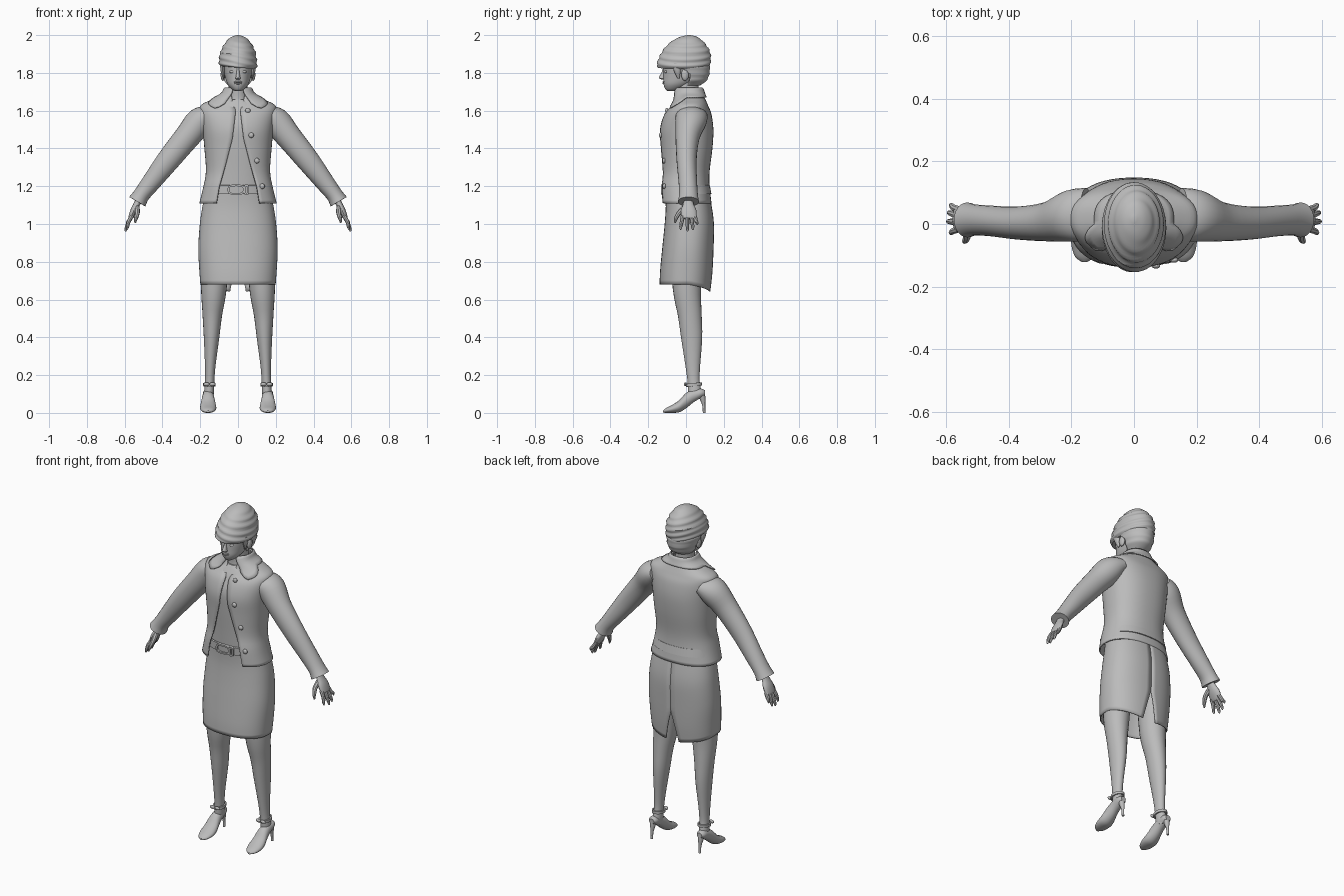
import bpy, bmesh, math
from mathutils import Vector

if "Cube" in bpy.data.objects:
    bpy.data.objects.remove(bpy.data.objects["Cube"])

mat = bpy.data.materials.new("light_grey")
mat.diffuse_color = (0.5, 0.5, 0.5, 1)
mat.use_nodes = True
mat.node_tree.nodes["Principled BSDF"].inputs["Base Color"].default_value = mat.diffuse_color


def smooth_path(keys, k=4):
    """Catmull-Rom interpolation through tuples of any length."""
    out = []
    for i in range(len(keys) - 1):
        p0, p1, p2, p3 = (keys[max(i - 1, 0)], keys[i], keys[i + 1], keys[min(i + 2, len(keys) - 1)])
        for s in range(k):
            t = s / k
            out.append(tuple(b + 0.5 * t * (c - a + t * (2 * a - 5 * b + 4 * c - d + t * (3 * (b - c) + d - a)))
                             for a, b, c, d in zip(p0, p1, p2, p3)))
    return out + [tuple(keys[-1])]


def at(table, z):
    """Linear lookup in a table sorted by its first value."""
    if z <= table[0][0]:
        return table[0][1:]
    for a, b in zip(table, table[1:]):
        if z <= b[0]:
            t = (z - a[0]) / (b[0] - a[0])
            return tuple(p + (q - p) * t for p, q in zip(a[1:], b[1:]))
    return table[-1][1:]


def grid(name, rows, closed=True, caps=True, mirror=False, thick=0):
    bm = bmesh.new()
    vs = [[bm.verts.new(p) for p in r] for r in rows]
    n = len(rows[0])
    for a, b in zip(vs, vs[1:]):
        for j in range(n if closed else n - 1):
            k = (j + 1) % n
            bm.faces.new((a[j], a[k], b[k], b[j]))
    if closed and caps:
        bm.faces.new(vs[0][::-1])
        bm.faces.new(vs[-1])
    bmesh.ops.recalc_face_normals(bm, faces=bm.faces)
    me = bpy.data.meshes.new(name)
    bm.to_mesh(me)
    bm.free()
    me.materials.append(mat)
    ob = bpy.data.objects.new(name, me)
    bpy.context.collection.objects.link(ob)
    if thick:
        ob.modifiers.new("Thickness", 'SOLIDIFY').thickness = thick
    if mirror:
        ob.modifiers.new("Mirror", 'MIRROR')
    return ob


def section(a, z, sec, p=2.3, off=0.0):
    """Point on a body outline; angle 0 is front centre, pi is back centre."""
    hx, yf, yb = sec
    cy, ry = (yf + yb) / 2, (yb - yf) / 2 + off
    s, c = math.sin(a), math.cos(a)
    return ((hx + off) * math.copysign(abs(s) ** (2 / p), s),
            cy - ry * math.copysign(abs(c) ** (2 / p), c), z)


def body(name, keys, p=2.3, n=40, k=4, **kw):
    return grid(name, [[section(2 * math.pi * j / n, q[0], q[1:], p) for j in range(n)]
                       for q in smooth_path(keys, k)], **kw)


def tube(name, keys, n=16, k=4, mirror=True):
    """Keys are x, y, z, radius along y, radius across."""
    path = smooth_path(keys, k)
    rows = []
    for i, q in enumerate(path):
        t = Vector(path[min(i + 1, len(path) - 1)][:3]) - Vector(path[max(i - 1, 0)][:3])
        v = t.cross(Vector((0, 1, 0))).normalized()
        u = v.cross(t).normalized()
        rows.append([Vector(q[:3]) + u * q[3] * math.cos(2 * math.pi * j / n)
                     + v * q[4] * math.sin(2 * math.pi * j / n) for j in range(n)])
    return grid(name, rows, mirror=mirror)


def ball(name, loc, size, mirror=False, n=14):
    rows = [[(loc[0] + size[0] * math.sin(f) * math.cos(2 * math.pi * j / n),
              loc[1] + size[1] * math.sin(f) * math.sin(2 * math.pi * j / n),
              loc[2] + size[2] * math.cos(f)) for j in range(n)]
            for f in [0.05 + (math.pi - 0.1) * i / 9 for i in range(10)]]
    return grid(name, rows, mirror=mirror)


# jacket body, open down the front
J = smooth_path([(1.11, .205, -.142, .135), (1.2, .183, -.143, .125), (1.28, .17, -.132, .125),
                 (1.4, .178, -.135, .14), (1.5, .188, -.138, .145), (1.58, .2, -.115, .135),
                 (1.625, .2, -.08, .118), (1.655, .15, -.06, .105), (1.69, .082, -.055, .09),
                 (1.715, .066, -.05, .082)])
GAP = [(1.11, .115), (1.2, .10), (1.3, .07), (1.45, .03), (1.6, .012), (1.66, .03), (1.715, .045)]
rows = []
for q in J:
    a0 = math.asin((at(GAP, q[0])[0] / q[1]) ** 1.15)
    rows.append([section(a0 + (2 * math.pi - 2 * a0) * j / 48, q[0], q[1:]) for j in range(49)])
grid("jacket", rows, closed=False, thick=.008)

# folded collar with pointed front corners
rows = []
for i in range(7):
    row = []
    for j in range(49):
        a = .32 + (2 * math.pi - .64) * j / 48
        f = min(a, 2 * math.pi - a)
        low = 1.612 + .06 * min(1, max(0, (f - .5) / .9)) + max(0, .5 - f) * .15
        z = 1.722 + (low - 1.722) * i / 6
        row.append(section(a, z, at(J, z), off=.006 + .006 * (i > 0)))
    rows.append(row)
grid("collar", rows, closed=False, thick=.006)

# jacket buttons
for x, z in ((.052, 1.6), (.07, 1.47), (.1, 1.335), (.128, 1.2)):
    s = at(J, z)
    y = section(math.asin((x / s[0]) ** 1.15), z, s)[1]
    ball("button", (x, y - .002, z), (.014, .009, .014))

# blouse
body("blouse", [(1.15, .16, -.105, .11), (1.28, .152, -.112, .11), (1.42, .165, -.122, .125),
                (1.52, .172, -.124, .13), (1.6, .165, -.095, .11), (1.64, .11, -.072, .09),
                (1.66, .06, -.058, .075)])

# skirt with a slit at the back
S = smooth_path([(.64, .196, -.14, .13), (.74, .204, -.138, .14), (.87, .21, -.126, .146),
                 (1.0, .202, -.113, .148), (1.1, .187, -.107, .135), (1.2, .165, -.112, .115)])
rows = []
for i in range(25):
    row = []
    for j in range(57):
        v = i / 24
        f = (j / 28 - 1)
        hem = .68 - .038 * max(0, abs(f) - .55) / .45
        z = hem + (1.2 - hem) * v
        slit = .17 * max(0, 1 - (z - .645) / .17)
        row.append(section(f * (math.pi - slit), z, at(S, z)))
    rows.append(row)
grid("skirt", rows, closed=False, thick=.006)

# belt and buckle
grid("belt", [[section(2 * math.pi * j / 40, z, at(S, z), off=o) for j in range(40)]
              for z, o in ((1.158, .002), (1.16, .011), (1.205, .011), (1.207, .002))], caps=False)
for name, cx, w, h in (("buckle", -.01, .045, .027), ("belt_loop", .045, .014, .027)):
    rows = []
    for j in range(25):
        t = 2 * math.pi * j / 24
        c, s = [math.copysign(abs(f(t)) ** .6, f(t)) for f in (math.cos, math.sin)]
        rows.append([(cx + c * (w + d), -.122 + e, 1.182 + s * (h + d))
                     for d, e in ((0, 0), (.0, -.01), (-.009, -.01), (-.009, 0))])
    grid(name, rows, caps=False)

# sleeves
tube("sleeve", [(.15, .03, 1.575, .085, .05), (.2, .026, 1.545, .083, .074), (.27, .008, 1.46, .064, .068),
                (.37, .003, 1.337, .053, .061), (.46, .01, 1.22, .049, .05), (.51, .013, 1.155, .05, .044),
                (.533, .013, 1.118, .056, .05)], n=24)

# hands with four fingers and a thumb
tube("palm", [(.515, .012, 1.15, .026, .02), (.533, .012, 1.11, .027, .017), (.552, .014, 1.07, .041, .018),
              (.568, .016, 1.035, .04, .013), (.572, .016, 1.027, .034, .008)])
for y0, y1, z1, x1 in ((-.016, -.028, .97, .588), (.006, .008, .96, .596),
                       (.027, .036, .968, .594), (.046, .06, .995, .588)):
    tube("finger", [(.56, y0, 1.045, .011, .011), (.578, (y0 + y1) / 2, 1.015, .0105, .0105),
                    (x1 - .003, y1, z1 + .014, .008, .008), (x1, y1, z1, .003, .003)], n=8, k=3)
tube("thumb", [(.535, -.005, 1.09, .014, .014), (.533, -.035, 1.06, .013, .013),
               (.54, -.053, 1.03, .01, .01), (.545, -.058, 1.005, .004, .004)], n=8)

# legs
tube("leg", [(.122, .005, .9, .09, .078), (.128, .005, .66, .075, .068), (.136, .02, .52, .063, .052),
             (.14, .03, .4, .056, .041), (.147, .036, .25, .039, .028), (.15, .04, .17, .032, .025),
             (.153, .046, .11, .035, .026), (.154, .045, .08, .03, .022)], n=24)

# pointed shoes running from toe to heel
rows = []
for y, hx, lo, hi in smooth_path([(-.122, .008, .002, .012), (-.105, .03, 0, .026), (-.07, .042, 0, .044),
                                  (-.035, .042, .004, .068), (0, .035, .024, .105), (.04, .029, .056, .125),
                                  (.08, .027, .08, .128), (.1, .016, .09, .12)]):
    rows.append([(.158 + hx * math.cos(2 * math.pi * j / 20),
                  y, (lo + hi) / 2 + (hi - lo) / 2 * math.sin(2 * math.pi * j / 20)) for j in range(20)])
grid("shoe", rows, mirror=True)
tube("stiletto_heel", [(.158, .08, .11, .02, .02), (.158, .088, .075, .015, .015), (.158, .094, .04, .008, .008),
                       (.158, .096, 0, .007, .007)], n=10)

# ankle straps with bows
rows = []
for j in range(25):
    t = 2 * math.pi * j / 24
    rows.append([(.151 + (.03 + d) * math.cos(t), .042 + (.04 + d) * math.sin(t), .15 + .1 * .04 * math.sin(t) + e)
                 for d, e in ((-.005, -.008), (.003, -.008), (.003, .008), (-.005, .008))])
grid("ankle_strap", rows, caps=False, mirror=True)
for dx in (-.016, .016):
    ball("strap_bow", (.151 + dx, -.003, .152), (.016, .008, .01), mirror=True, n=8)

# neck and head
body("neck", [(1.62, .075, -.055, .08), (1.67, .055, -.05, .072), (1.72, .05, -.052, .066),
              (1.78, .052, -.05, .075)], p=2)
body("head", [(1.705, .018, -.1, -.05), (1.715, .034, -.11, -.02), (1.74, .055, -.119, .03),
              (1.775, .068, -.12, .08), (1.815, .076, -.12, .1), (1.86, .078, -.118, .108),
              (1.92, .06, -.09, .09)], p=2.1, n=32)
body("nose", [(1.764, .006, -.124, -.11), (1.77, .014, -.14, -.105), (1.778, .012, -.143, -.105),
              (1.8, .008, -.13, -.105), (1.83, .007, -.12, -.105)], p=2, n=12)
ball("upper_lip", (0, -.117, 1.752), (.023, .009, .005))
ball("lower_lip", (0, -.115, 1.744), (.02, .009, .005))
ball("eye", (.03, -.106, 1.806), (.015, .009, .008), mirror=True)
ball("ear", (.08, -.005, 1.79), (.012, .02, .032), mirror=True)

# hair: swept crown with a heavy fringe, and the nape
rows = []
for q in smooth_path([(1.828, .094, -.146, .122), (1.84, .1, -.155, .128), (1.87, .1, -.147, .131),
                      (1.905, .094, -.131, .129), (1.94, .08, -.106, .113), (1.97, .059, -.072, .087),
                      (1.99, .036, -.032, .06), (2.0, .006, .008, .024)], 5):
    fade = min(1, (2.0 - q[0]) / .06)
    rows.append([section(a, q[0] - .008 * math.sin(a) * fade * (q[0] < 1.9), q[1:], 2,
                         .003 * fade * math.sin(q[0] * 190 + 1.5 * math.sin(a) * 2))
                 for a in [2 * math.pi * j / 48 for j in range(48)]])
grid("hair_crown", rows)
rows = []
for q in smooth_path([(1.732, .05, -.06, .07), (1.75, .068, -.075, .1), (1.785, .083, -.09, .122),
                      (1.84, .094, -.11, .126)], 5):
    a0 = 1.62 - .25 * (q[0] > 1.8)
    rows.append([section(a0 + (2 * math.pi - 2 * a0) * j / 36, q[0], q[1:], 2,
                         .002 * math.sin(q[0] * 190)) for j in range(37)])
grid("hair_back", rows, closed=False, thick=.02)
tube("side_lock", [(.082, -.05, 1.85, .026, .014), (.081, -.045, 1.81, .018, .011),
                   (.074, -.04, 1.77, .005, .004)], n=10)

# smooth shading with sharp creases kept
bpy.ops.object.select_all(action='SELECT')
bpy.context.view_layer.objects.active = bpy.context.selected_objects[0]
bpy.ops.object.shade_smooth_by_angle(angle=math.radians(42))
